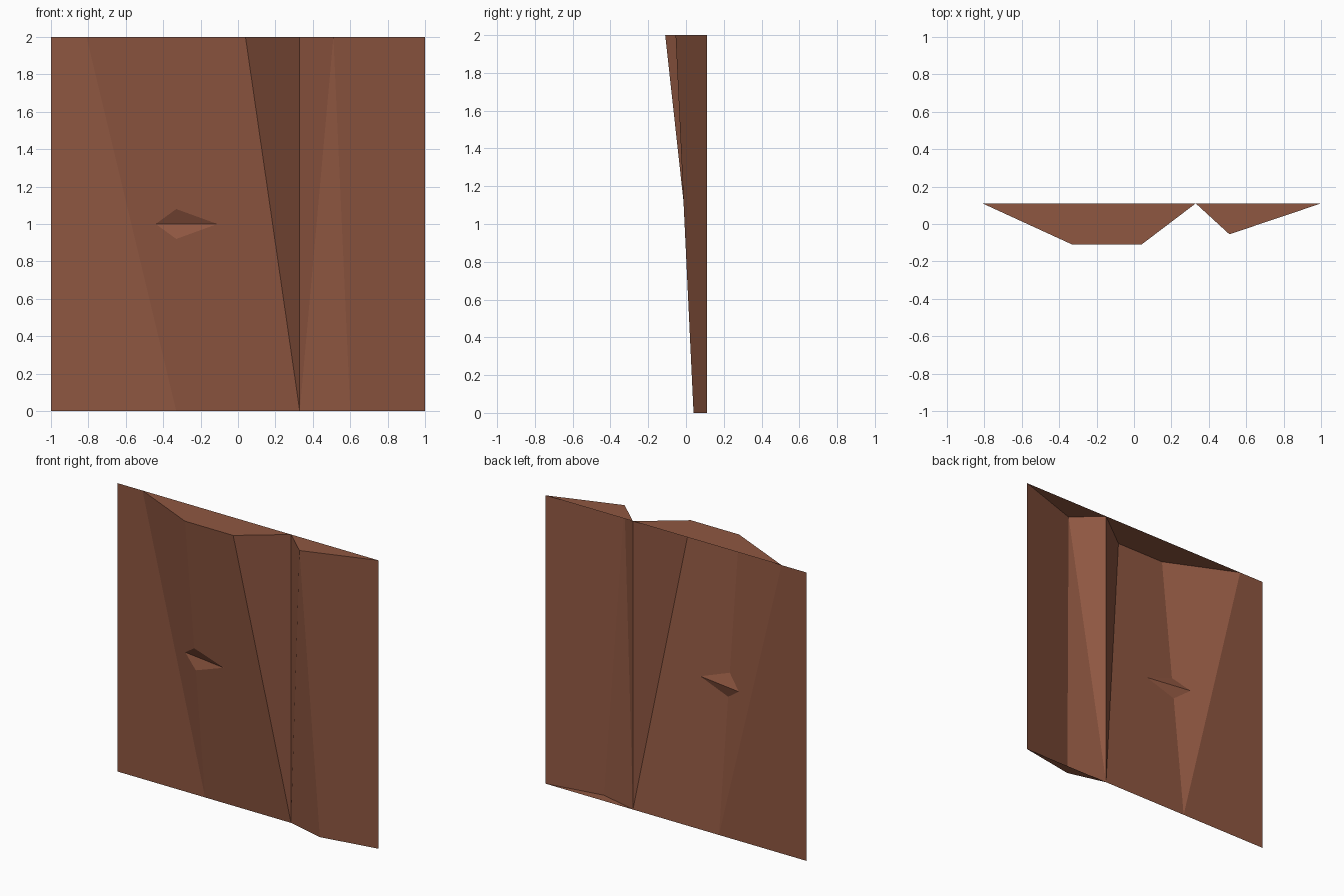
import bpy
from mathutils import Vector

cube = bpy.data.objects.get("Cube")
if cube:
    bpy.data.objects.remove(cube, do_unlink=True)

# Single earthy colour for the whole rock face
rock = bpy.data.materials.new("reddish brown rock")
rock.use_nodes = True
colour = (0.275, 0.095, 0.053, 1.0)
rock.diffuse_color = colour
bsdf = rock.node_tree.nodes["Principled BSDF"]
bsdf.inputs["Base Color"].default_value = colour
bsdf.inputs["Roughness"].default_value = 0.9

BACK, FRONT, TOP = 0.11, -0.11, 2.0

# Named corner points of the cliff panel
P = {
    "left_low": (-1, BACK, 0), "left_top": (-1, BACK, TOP),
    "foot": (-0.33, BACK, 0), "shoulder": (-0.81, BACK, TOP),
    "brow_left": (-0.33, FRONT, TOP), "brow_right": (0.04, FRONT, TOP),
    "gully_low": (0.33, BACK, 0), "gully_top": (0.33, BACK, TOP),
    "ridge_low": (0.60, 0.04, 0), "ridge_top": (0.51, -0.055, TOP),
    "right_low": (1, BACK, 0), "right_top": (1, BACK, TOP),
}
P = {name: Vector(co) for name, co in P.items()}

# Notch corners lie on the overhanging edge and the faces beside it
P["notch_up"] = P["foot"].lerp(P["brow_left"], 0.54)
P["notch_down"] = P["foot"].lerp(P["brow_left"], 0.46)
P["notch_left"] = Vector((-0.44, 0.05, 1))
P["notch_right"] = Vector((-0.11, 0, 1))


def sheet(name, *faces):
    """Make an object from faces given as strings of corner names."""
    faces = [face.split() for face in faces]
    used = list(dict.fromkeys(n for face in faces for n in face))
    mesh = bpy.data.meshes.new(name)
    mesh.from_pydata([P[n] for n in used], [],
                     [[used.index(n) for n in face] for face in faces])
    mesh.materials.append(rock)
    obj = bpy.data.objects.new(name, mesh)
    bpy.context.collection.objects.link(obj)
    return obj


# Flat wall at the left edge
sheet("flat_wall", "left_low foot shoulder left_top")

# Overhanging buttress: side, front, gully side and top cap, open behind
sheet("overhanging_buttress",
      "shoulder foot notch_down notch_left notch_up brow_left",
      "foot gully_low brow_right brow_left notch_up notch_right notch_down",
      "gully_low gully_top brow_right",
      "shoulder brow_left brow_right gully_top")

# Wedge notch cut into the overhanging edge
sheet("notch",
      "notch_left notch_right notch_up",
      "notch_left notch_down notch_right")

# Sharp ridge at the right: faces with top and bottom caps
sheet("side_ridge",
      "gully_low ridge_top gully_top",
      "gully_low ridge_low ridge_top",
      "ridge_low right_low right_top ridge_top",
      "gully_top ridge_top right_top",
      "gully_low right_low ridge_low")
